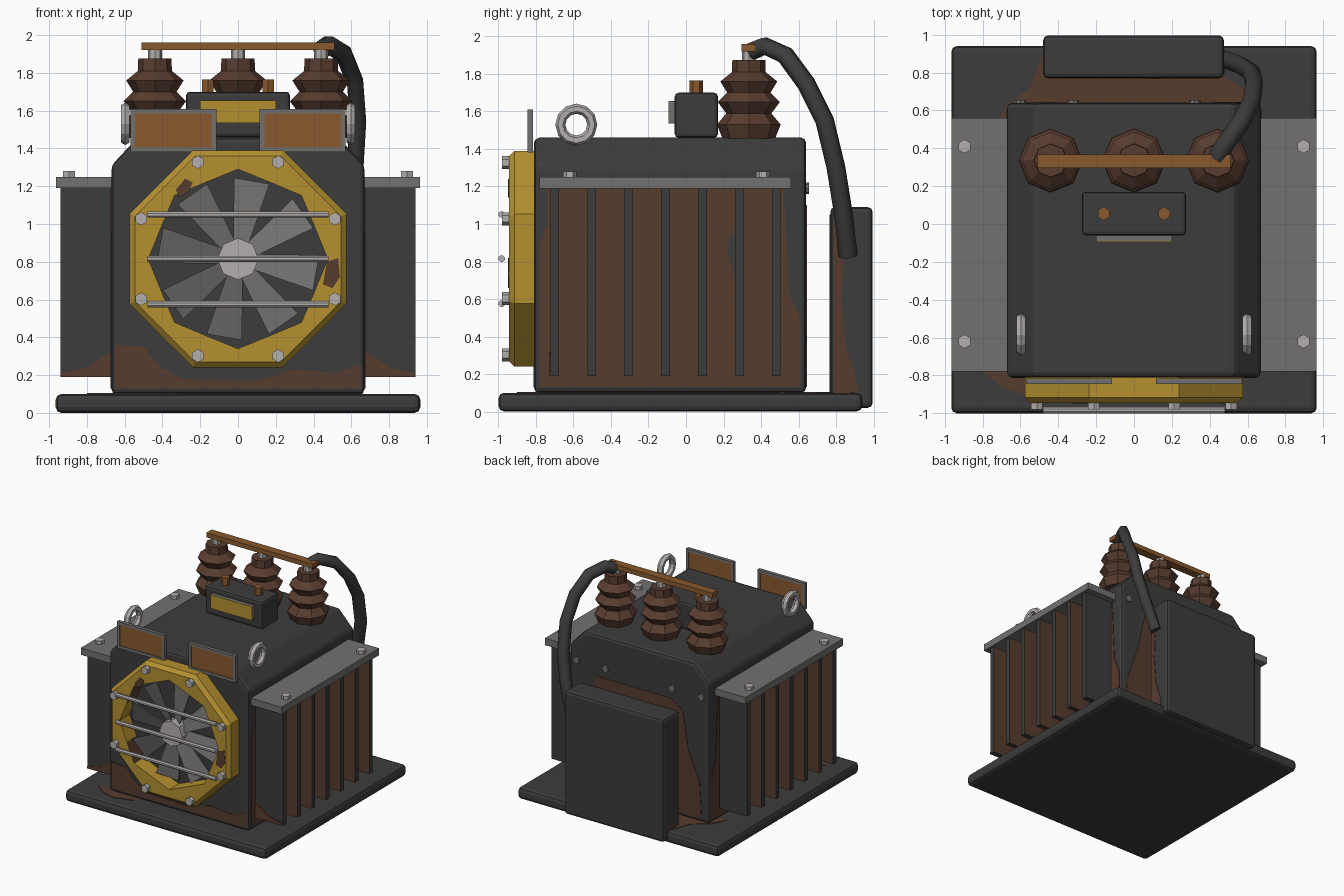
import bpy, bmesh, math
from mathutils import Vector, Matrix

if "Cube" in bpy.data.objects:
    bpy.data.objects.remove(bpy.data.objects["Cube"])

def mat(name, r, g, b):
    m = bpy.data.materials.new(name)
    m.diffuse_color = (r, g, b, 1)
    m.use_nodes = True
    m.node_tree.nodes["Principled BSDF"].inputs["Base Color"].default_value = m.diffuse_color
    return m

DARK = mat("dark_paint", .045, .045, .045)
RUST = mat("rust", .095, .045, .027)
CERAMIC = mat("brown_ceramic", .10, .046, .029)
YELLOW = mat("yellow_paint", .46, .28, .03)
COPPER = mat("copper", .25, .10, .027)
STEEL = mat("steel", .17, .165, .16)
BRIGHT = mat("bright_steel", .45, .43, .42)

def finish(name, bm, *mats, bevel=0):
    bmesh.ops.recalc_face_normals(bm, faces=bm.faces)
    me = bpy.data.meshes.new(name)
    bm.to_mesh(me)
    bm.free()
    for m in mats:
        me.materials.append(m)
    ob = bpy.data.objects.new(name, me)
    bpy.context.collection.objects.link(ob)
    if bevel:
        mod = ob.modifiers.new("bevel", 'BEVEL')
        mod.width, mod.segments, mod.limit_method = bevel, 2, 'ANGLE'
    return ob

def box(name, x0, x1, y0, y1, z0, z1, m, bevel=0):
    bm = bmesh.new()
    bmesh.ops.create_cube(bm, size=1)
    for v in bm.verts:
        v.co = Vector(((x0 + x1) / 2 + v.co.x * (x1 - x0), (y0 + y1) / 2 + v.co.y * (y1 - y0),
                       (z0 + z1) / 2 + v.co.z * (z1 - z0)))
    return finish(name, bm, m, bevel=bevel)

def prism(name, pts, vec, m, bevel=0):
    """Extrude a planar outline of 3D points along vec."""
    bm = bmesh.new()
    f = bm.faces.new([bm.verts.new(p) for p in pts])
    r = bmesh.ops.extrude_face_region(bm, geom=[f])
    bmesh.ops.translate(bm, vec=vec, verts=[v for v in r["geom"] if isinstance(v, bmesh.types.BMVert)])
    return finish(name, bm, m, bevel=bevel)

def rod(name, start, axis, length, r, m, sides=6, turn=0):
    """Cylinder from start along an axis letter."""
    d = {'x': Vector((1, 0, 0)), 'y': Vector((0, 1, 0)), 'z': Vector((0, 0, 1))}[axis]
    bm = bmesh.new()
    rot = d.to_track_quat('Z', 'Y').to_matrix().to_4x4()
    mx = Matrix.Translation(Vector(start) + d * length / 2) @ rot @ Matrix.Rotation(turn, 4, 'Z')
    bmesh.ops.create_cone(bm, cap_ends=True, segments=sides, radius1=r, radius2=r, depth=length, matrix=mx)
    return finish(name, bm, m)

def patch(name, axis, at, pts, m=RUST):
    """Thin painted plate on a plane; a signed axis gives the outward side."""
    s, a = (-1 if axis[0] == '-' else 1), axis[1]
    place = {'x': lambda u, v: (at, u, v), 'y': lambda u, v: (u, at, v), 'z': lambda u, v: (u, v, at)}[a]
    prism(name, [place(*p) for p in pts], Vector(place(0, 0)).normalized() * 0.004 * (s if at > 0 else -s), m)

# Base plate and rust on it
box("base_plate", -.965, .965, -1, .94, 0, .10, DARK, .03)
patch("base_rust_back", '+z', .1, [(-.74, .5), (.66, .5), (.6, .7), (.44, .8), (.5, .9), (-.48, .9), (-.55, .72), (-.68, .62)])
patch("base_rust_front", '+z', .1, [(-.8, -.78), (-.3, -.78), (-.4, -.85), (-.58, -.9), (-.7, -.86)])

# Tank with sloped shoulders
half = [(.67, .10), (.67, 1.31), (.53, 1.46)]
outline = half + [(-x, z) for x, z in reversed(half)]
prism("tank", [(x, -.81, z) for x, z in outline], (0, 1.45, 0), DARK, .025)
patch("tank_rust_front", '-y', -.81, [(-.65, .13), (.65, .13), (.65, .26), (.52, .21), (.3, .23), (.1, .17),
                                      (-.3, .18), (-.42, .25), (-.5, .35), (-.65, .36)])
patch("tank_rust_back", '+y', .64, [(-.6, .13), (.6, .13), (.62, .4), (.5, .75), (.42, 1.1), (-.3, 1.1),
                                    (-.42, 1.02), (-.47, .7), (-.58, .45)])
for s in (-1, 1):
    patch("tank_rust_side", '+x' if s > 0 else '-x', s * .67,
          [(-.78, .13), (.61, .13), (.61, .5), (.55, .62), (.52, 1.2), (-.74, 1.2), (-.74, 1.0), (-.78, .9)])
    patch("side_bare_spot", '+x', s * .675,
          [(.22, .86), (.24, .95), (.30, .93), (.31, .72), (.26, .7)], DARK)

# Radiators: fins, top rail, bolts, lifting eyes
for s in (-1, 1):
    for i in range(7):
        y = -.70 + i * .197
        fin = box("radiator_fin", *sorted((s * .66, s * .94)), y - .023, y + .023, .19, 1.19, DARK)
        fin.data.materials.append(RUST)
        for p in fin.data.polygons:
            outermost = (i == 0 and p.normal.y < 0) or (i == 6 and p.normal.y > 0)
            if abs(p.normal.y) > .9 and not outermost:
                p.material_index = 1
    patch("fin_rust", '-y', -.723, [(s * .67, .19), (s * .94, .19), (s * .94, .21), (s * .8, .24), (s * .72, .3), (s * .67, .32)])
    box("radiator_rail", *sorted((s * .64, s * .963)), -.78, .56, 1.19, 1.25, STEEL)
    for y in (-.62, .41):
        rod("rail_bolt", (s * .895, y, 1.25), 'z', .03, .037, BRIGHT)
    bpy.ops.mesh.primitive_torus_add(major_segments=12, minor_segments=6, major_radius=.085, minor_radius=.027,
                                     location=(s * .597, -.585, 1.53), rotation=(0, math.pi / 2, 0))
    eye = bpy.context.object
    eye.name = "lifting_eye"
    eye.data.materials.append(BRIGHT)

# Fan shroud: octagon outside, octagonal hole turned by half a side
CZ = .815
def ring_pt(r, a, y):
    return (r * math.cos(a), y, CZ + r * math.sin(a))

bm = bmesh.new()
STEP = math.pi / 8
loops = []
for r_even, r_odd, y in ((.575, .622, -.81), (.575, .622, -.915), (.545, .59, -.945),
                         (.475, .44, -.945), (.475, .44, -.81)):
    loops.append([bm.verts.new(ring_pt(r_odd if k % 2 else r_even, k * STEP, y)) for k in range(16)])
for j in range(5):
    a, b = loops[j], loops[(j + 1) % 5]
    for k in range(16):
        f = bm.faces.new((a[k], a[(k + 1) % 16], b[(k + 1) % 16], b[k]))
        f.material_index = 1 if j == 3 and k in (2, 3, 5, 6, 9, 14, 15) else 0
finish("fan_shroud", bm, YELLOW, RUST)
patch("shroud_rust", '-y', -.945, [(.47, .8), (.45, .68), (.5, .66), (.54, .72), (.53, .82)])
patch("shroud_rust_small", '-y', -.945, [(-.33, 1.18), (-.28, 1.24), (-.24, 1.22), (-.26, 1.17), (-.31, 1.14)])
for k in range(8):
    x, y, z = ring_pt(.555, (2 * k + 1) * STEP, -.98)
    rod("shroud_bolt", (x, y, z), 'y', .04, .035, BRIGHT)

# Fan: hub and eight pitched blades
rod("fan_hub", (0, -.92, CZ), 'y', .10, .11, BRIGHT, 8)
for k in range(8):
    a = math.radians(80 + 45 * k)
    u, w = Vector((math.cos(a), 0, math.sin(a))), Vector((-math.sin(a), 0, math.cos(a)))
    c = Vector((0, -.865, CZ))
    tilt = Vector((0, .022, 0))
    prism("fan_blade", [c + u * .08 + w * .04 + tilt, c + u * .42 + w * .095 + tilt,
                        c + u * .42 - w * .095 - tilt, c + u * .08 - w * .04 - tilt], (0, .012, 0), STEEL)
for dz in (-.24, 0, .235):
    rod("guard_bar", (-.48, -.983, CZ + dz), 'x', .96, .018, BRIGHT, 8, STEP)

# Front plates: steel frame with copper panel
for s in (-1, 1):
    x0, x1 = sorted((s * .115, s * .57))
    box("plate_panel", x0 + .02, x1 - .02, -.838, -.822, 1.40, 1.59, COPPER)
    for name, a, b, z0, z1 in (("plate_frame_top", x0, x1, 1.585, 1.61), ("plate_frame_bottom", x0, x1, 1.38, 1.405),
                               ("plate_frame_left", x0, x0 + .025, 1.38, 1.61), ("plate_frame_right", x1 - .025, x1, 1.38, 1.61)):
        box(name, a, b, -.845, -.815, z0, z1, STEEL)
    # Rear tank bolts
    for x in (.32, .6):
        rod("rear_bolt", (s * x, .63, 1.19), 'y', .025, .03, STEEL, 8)

# Relay box with yellow window and copper terminals
box("relay_box", -.275, .275, -.06, .17, 1.46, 1.70, DARK, .02)
box("window_frame", -.2, .2, -.09, -.06, 1.535, 1.655, STEEL)
patch("window_face", '-y', -.09, [(-.2, 1.535), (.2, 1.535), (.2, 1.655), (-.2, 1.655)], YELLOW)
for x in (-.16, .16):
    rod("relay_terminal", (x, .055, 1.69), 'z', .075, .036, COPPER)

# Ribbed insulators with studs, joined by a bus bar
profile = [(.14, 1.455), (.17, 1.53), (.12, 1.59), (.165, 1.65), (.115, 1.70), (.152, 1.76), (.09, 1.81), (.088, 1.875)]
for x in (-.44, 0, .44):
    bm = bmesh.new()
    rings = [[bm.verts.new((x + r * math.cos(k * math.pi / 4), .335 + r * math.sin(k * math.pi / 4), z))
              for k in range(8)] for r, z in profile]
    for a, b in zip(rings, rings[1:]):
        for k in range(8):
            bm.faces.new((a[k], a[(k + 1) % 8], b[(k + 1) % 8], b[k]))
    bm.faces.new(rings[0])
    bm.faces.new(rings[-1])
    finish("insulator", bm, CERAMIC)
    rod("insulator_stud", (x, .335, 1.87), 'z', .06, .037, BRIGHT, 8)
box("bus_bar", -.51, .51, .295, .368, 1.92, 1.96, COPPER)

# Rear control cabinet with rust on its inner edges
box("cabinet", -.48, .475, .77, .995, .02, 1.09, DARK, .025)
for s, x in ((1, .475), (-1, -.48)):
    patch("cabinet_rust", '+x', x, [(.79, .06), (.93, .06), (.9, .2), (.85, .35), (.83, .6), (.84, .8), (.82, 1.0), (.79, 1.03)])
patch("cabinet_rust_inner", '-y', .77, [(-.45, .05), (.45, .05), (.45, .95), (.1, 1.05), (-.45, .9)])

# Cable from the bus bar to the cabinet
cu = bpy.data.curves.new("cable", 'CURVE')
cu.dimensions, cu.bevel_depth, cu.bevel_resolution, cu.use_fill_caps = '3D', .05, 1, True
path = [(.44, .35, 1.92), (.48, .42, 1.95), (.56, .53, 1.90), (.62, .64, 1.75), (.635, .74, 1.55),
        (.62, .80, 1.30), (.56, .84, 1.05), (.49, .865, .83)]
sp = cu.splines.new('POLY')
sp.points.add(len(path) - 1)
for p, co in zip(sp.points, path):
    p.co = (*co, 1)
cu.materials.append(DARK)
ob = bpy.data.objects.new("cable", cu)
bpy.context.collection.objects.link(ob)
